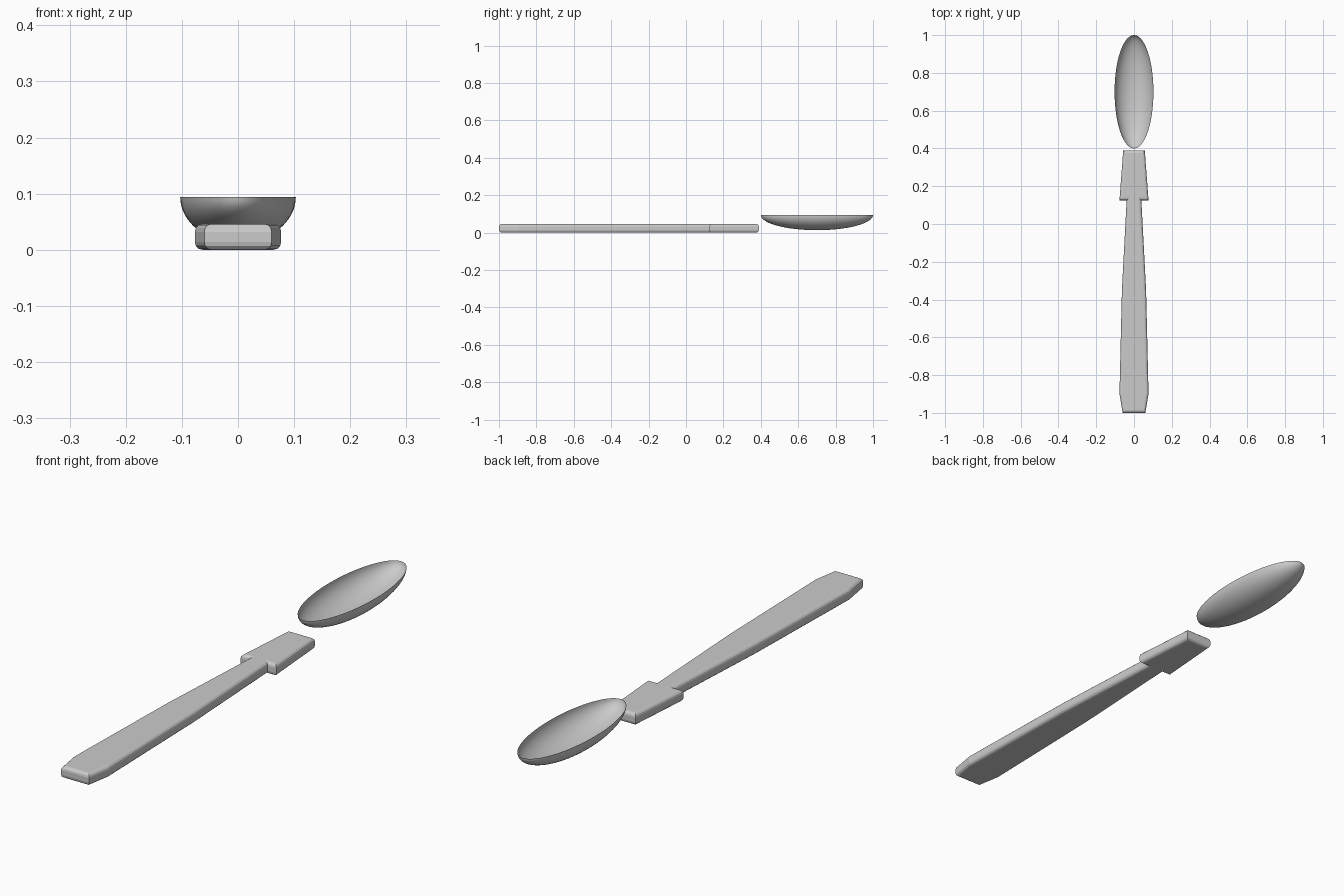
import bpy, bmesh

if "Cube" in bpy.data.objects:
    bpy.data.objects.remove(bpy.data.objects["Cube"])


def add_object(name, bm):
    mesh = bpy.data.meshes.new(name)
    bm.to_mesh(mesh)
    bm.free()
    obj = bpy.data.objects.new(name, mesh)
    bpy.context.collection.objects.link(obj)
    return obj


# Handle: mirrored outline (half width, y), extruded, top and bottom edges rounded
half = [(0.06, -1.0), (0.077, -0.9), (0.064, -0.35), (0.039, 0.125),
        (0.077, 0.125), (0.057, 0.39)]
outline = half + [(-x, y) for x, y in reversed(half)]
thickness = 0.046

bm = bmesh.new()
base = bm.faces.new([bm.verts.new((x, y, 0)) for x, y in outline])
extruded = bmesh.ops.extrude_face_region(bm, geom=[base], use_keep_orig=True)
top = [v for v in extruded["geom"] if isinstance(v, bmesh.types.BMVert)]
bmesh.ops.translate(bm, verts=top, vec=(0, 0, thickness))
bmesh.ops.recalc_face_normals(bm, faces=bm.faces)
rims = [e for e in bm.edges if abs(e.verts[0].co.z - e.verts[1].co.z) < 1e-5]
bmesh.ops.bevel(bm, geom=rims, offset=0.014, offset_type='OFFSET', segments=3,
                profile=0.5, affect='EDGES', clamp_overlap=True)
add_object("handle", bm)

# Bowl: open lower half of a stretched sphere, poles at the long tips
bm = bmesh.new()
bmesh.ops.create_uvsphere(bm, u_segments=64, v_segments=32, radius=1)
upper = [v for v in bm.verts if v.co.z > 1e-4]
bmesh.ops.delete(bm, geom=upper, context='VERTS')
bmesh.ops.scale(bm, verts=bm.verts, vec=(0.103, 0.3, 0.081))
bmesh.ops.translate(bm, verts=bm.verts, vec=(0, 0.7, 0.094))
for f in bm.faces:
    f.smooth = True
add_object("bowl", bm)
